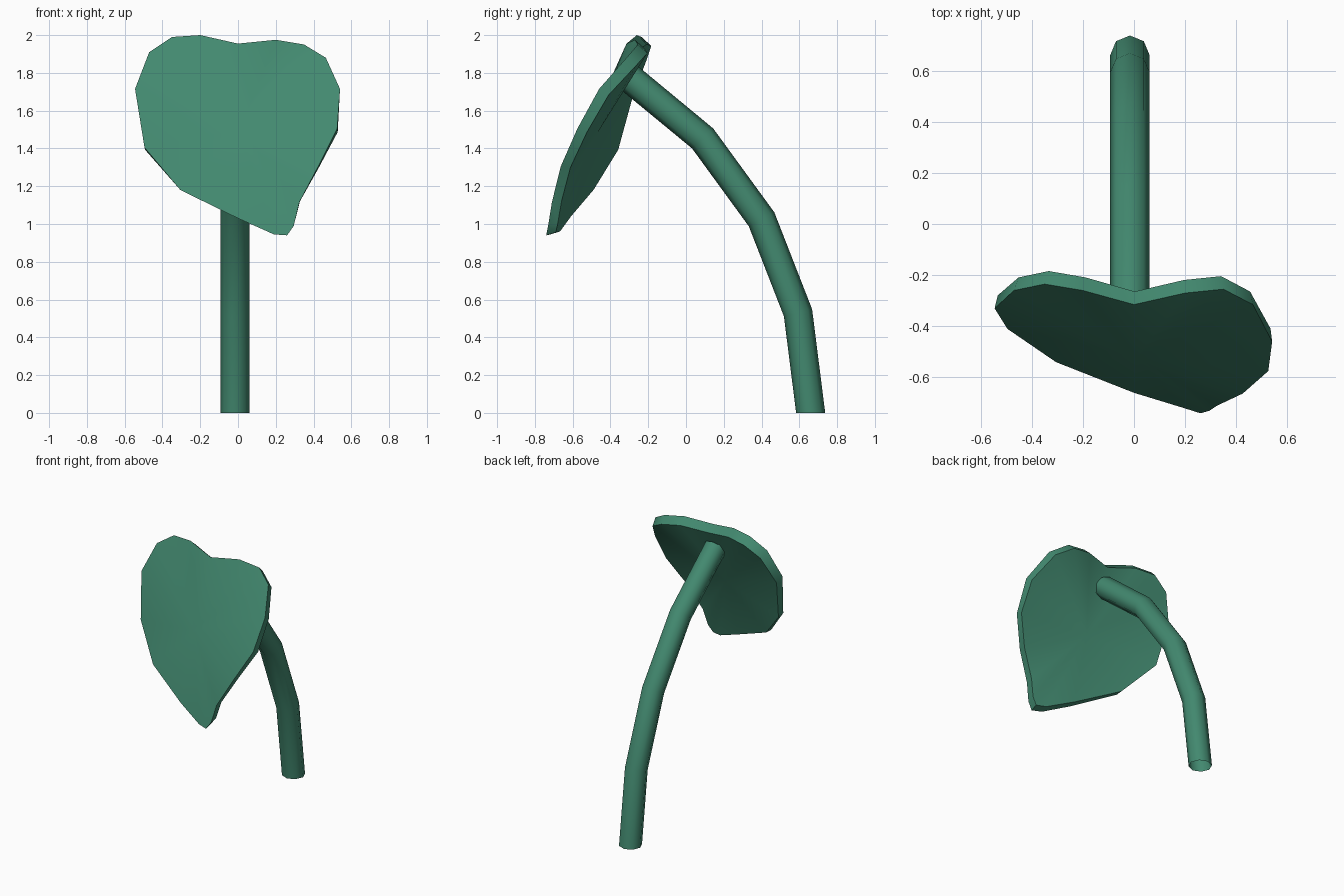
import bpy, bmesh, math
from mathutils import Vector

if "Cube" in bpy.data.objects:
    bpy.data.objects.remove(bpy.data.objects["Cube"])

green = bpy.data.materials.new("leaf green")
green.diffuse_color = (0.055, 0.25, 0.16, 1)
green.use_nodes = True
green.node_tree.nodes["Principled BSDF"].inputs["Base Color"].default_value = green.diffuse_color


def finish(bm, name, angle):
    bmesh.ops.recalc_face_normals(bm, faces=bm.faces[:])
    me = bpy.data.meshes.new(name)
    bm.to_mesh(me)
    bm.free()
    me.materials.append(green)
    ob = bpy.data.objects.new(name, me)
    bpy.context.collection.objects.link(ob)
    bpy.ops.object.select_all(action='DESELECT')
    ob.select_set(True)
    bpy.context.view_layer.objects.active = ob
    bpy.ops.object.shade_smooth_by_angle(angle=math.radians(angle))


# Stem: an open eight-sided tube swept along a bent path in the y-z plane
PATH = [(0.66, 0), (0.593, 0.53), (0.40, 1.025), (0.088, 1.453), (-0.32, 1.79)]
SIDES, RADIUS, STEM_X = 8, 0.077, -0.016
pts = [Vector((STEM_X, y, z)) for y, z in PATH]
bm = bmesh.new()
rings = []
for i, p in enumerate(pts):
    d_in = (p - pts[max(i - 1, 0)]).normalized()
    d_out = (pts[min(i + 1, len(pts) - 1)] - p).normalized()
    t = Vector((0, 0, 1)) if i == 0 else (d_in + d_out).normalized()
    u = Vector((1, 0, 0))
    v = t.cross(u)
    rings.append([bm.verts.new(p + RADIUS * (math.cos(a) * u + math.sin(a) * v))
                  for a in (k * math.tau / SIDES for k in range(SIDES))])
for a, b in zip(rings, rings[1:]):
    for k in range(SIDES):
        j = (k + 1) % SIDES
        bm.faces.new((a[k], a[j], b[j], b[k]))
finish(bm, "stem", 60)

# Leaf: heart outline of the front face, clockwise from the notch
OUTLINE = [(0, -.315, 1.955), (.2, -.27, 1.975), (.35, -.255, 1.95),
           (.465, -.315, 1.88), (.54, -.46, 1.715), (.525, -.575, 1.505),
           (.425, -.663, 1.305), (.325, -.71, 1.115), (.295, -.73, .99),
           (.26, -.74, .94), (.19, -.718, .945), (0, -.66, 1.03),
           (-.305, -.54, 1.18), (-.495, -.41, 1.405), (-.545, -.33, 1.715),
           (-.47, -.26, 1.91), (-.35, -.235, 1.99), (-.2, -.26, 2.0)]


def back_of(p):
    x, y, z = p
    shrink = 1 - 0.08 * max(0, z - 1.5)
    return (x * shrink + 0.003, y + 0.051, z - 0.018 - (z - 1.5) * 0.06)


CENTRE = (0.01, -0.52, 1.50)
bm = bmesh.new()
n = len(OUTLINE)
front = [bm.verts.new(p) for p in OUTLINE]
back = [bm.verts.new(back_of(p)) for p in OUTLINE]
front_c, back_c = bm.verts.new(CENTRE), bm.verts.new(back_of(CENTRE))
for k in range(n):
    j = (k + 1) % n
    bm.faces.new((front_c, front[k], front[j]))
    bm.faces.new((back_c, back[j], back[k]))
    bm.faces.new((front[k], back[k], back[j], front[j]))
finish(bm, "leaf", 45)
